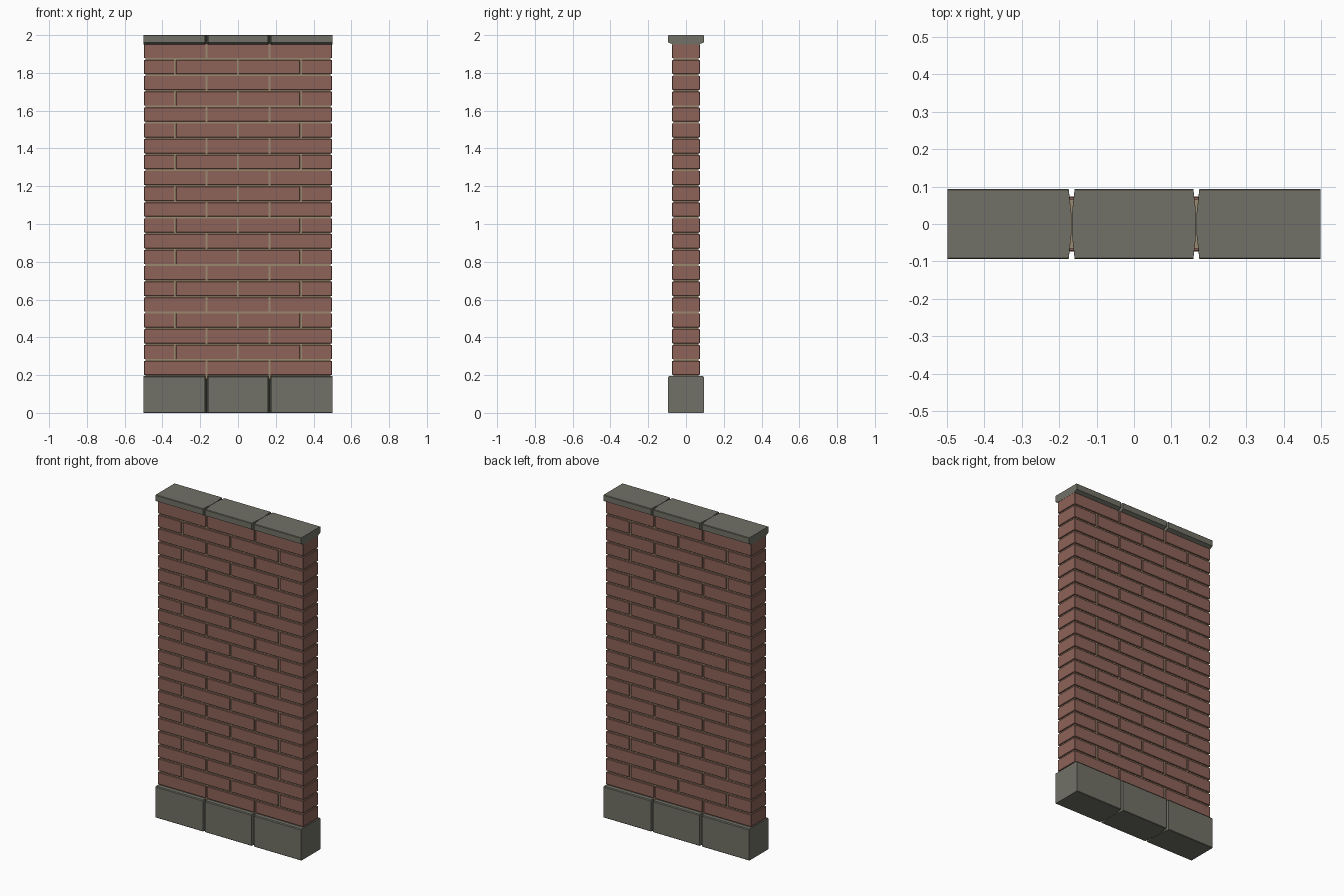
import bpy, bmesh

cube = bpy.data.objects.get("Cube")
if cube:
    bpy.data.objects.remove(cube, do_unlink=True)


def material(name, rgb):
    m = bpy.data.materials.new(name)
    m.use_nodes = True
    m.diffuse_color = (*rgb, 1)
    m.node_tree.nodes["Principled BSDF"].inputs["Base Color"].default_value = (*rgb, 1)
    return m


BRICK = material("red brick", (0.27, 0.125, 0.10))
STONE = material("grey stone", (0.165, 0.165, 0.135))
MORTAR = material("tan mortar", (0.33, 0.25, 0.16))


def finish(name, bm, mat, bevel=0):
    bmesh.ops.recalc_face_normals(bm, faces=bm.faces)
    mesh = bpy.data.meshes.new(name)
    bm.to_mesh(mesh)
    bm.free()
    mesh.materials.append(mat)
    obj = bpy.data.objects.new(name, mesh)
    bpy.context.collection.objects.link(obj)
    if bevel:
        mod = obj.modifiers.new("worn edges", "BEVEL")
        mod.width = bevel
        mod.segments = 1
        mod.limit_method = 'ANGLE'
    return obj


def add_box(bm, x0, x1, y, z0, z1):
    verts = bmesh.ops.create_cube(bm, size=1)["verts"]
    for v in verts:
        v.co.x = x1 if v.co.x > 0 else x0
        v.co.y *= 2 * y
        v.co.z = z1 if v.co.z > 0 else z0


def stone_block(name, x0, x1, half_depth, levels):
    """Stack outlines given as (z, inset); inner ends pinch together mid-depth."""
    bm = bmesh.new()
    rings = []
    for z, inset in levels:
        y = half_depth - inset
        cut0 = 0.007 if x0 > -0.45 else 0
        cut1 = 0.007 if x1 < 0.45 else 0
        a, b = x0 + cut0, x1 - cut1
        outline = [(a, -y), (b, -y), (x1, -0.03), (x1, 0.03),
                   (b, y), (a, y), (x0, 0.03), (x0, -0.03)]
        rings.append([bm.verts.new((px, py, z)) for px, py in outline])
    for low, high in zip(rings, rings[1:]):
        for i in range(8):
            j = (i + 1) % 8
            bm.faces.new((low[i], low[j], high[j], high[i]))
    bm.faces.new(rings[0][::-1])
    bm.faces.new(rings[-1])
    return finish(name, bm, STONE)


# Foundation and coping stones, three of each
THIRD = 1 / 3
for i, side in enumerate(("right", "middle", "left")):
    x0, x1 = -0.5 + i * THIRD, -0.5 + (i + 1) * THIRD
    x0, x1 = x0 + 0.001, x1 - 0.001
    stone_block(f"base_stone_{side}", x0, x1, 0.094,
                [(0, 0.003), (0.003, 0), (0.19, 0), (0.195, 0.004)])
    stone_block(f"cap_stone_{side}", x0, x1, 0.094,
                [(1.95, 0.025), (1.962, 0), (1.997, 0), (2.0, 0.003)])

# Mortar core showing in the recessed joints
bm = bmesh.new()
add_box(bm, -0.491, 0.491, 0.066, 0.18, 1.955)
finish("mortar_core", bm, MORTAR)

# Brick courses in running bond
COURSES = 21
START, PITCH, JOINT = 0.196, (1.957 - 0.196) / 21, 0.0045
bm = bmesh.new()
for row in range(COURSES):
    z = START + row * PITCH
    if row % 2 == 0:
        edges = [-0.5, -THIRD / 2, THIRD / 2, 0.5]
    else:
        edges = [-0.5, -THIRD, 0, THIRD, 0.5]
    for x0, x1 in zip(edges, edges[1:]):
        left = x0 + (0.002 if x0 == -0.5 else JOINT)
        right = x1 - (0.002 if x1 == 0.5 else JOINT)
        add_box(bm, left, right, 0.073, z + JOINT, z + PITCH - JOINT)
finish("brick_courses", bm, BRICK, bevel=0.002)
